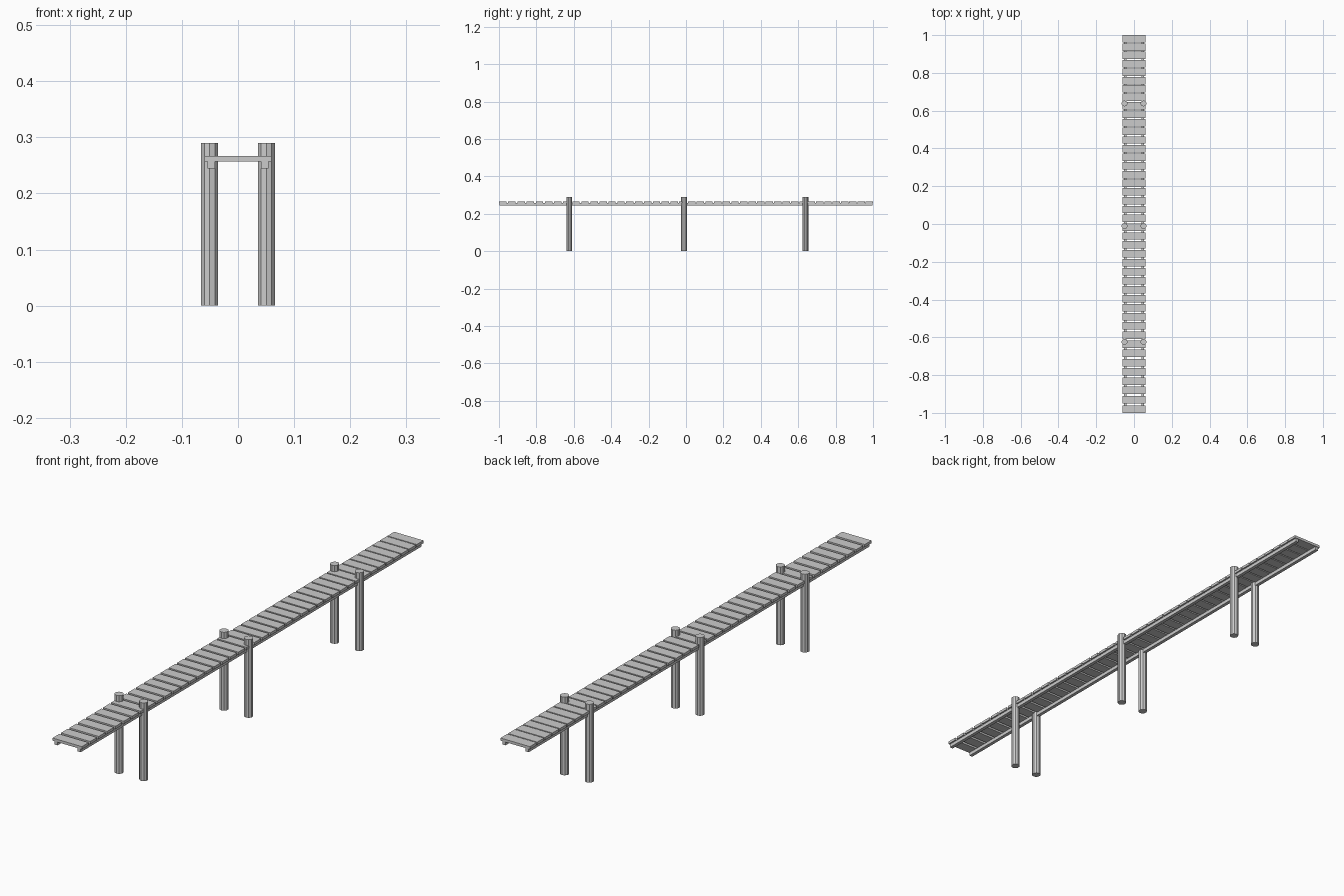
import bpy, math

if "Cube" in bpy.data.objects:
    bpy.data.objects.remove(bpy.data.objects["Cube"])

def box(name, x0, x1, y0, y1, z0, z1):
    v = [(x, y, z) for x in (x0, x1) for y in (y0, y1) for z in (z0, z1)]
    f = [(0, 1, 3, 2), (4, 6, 7, 5), (0, 4, 5, 1), (2, 3, 7, 6), (0, 2, 6, 4), (1, 5, 7, 3)]
    me = bpy.data.meshes.new(name)
    me.from_pydata(v, [], f)
    ob = bpy.data.objects.new(name, me)
    bpy.context.collection.objects.link(ob)
    return ob

# Deck planks: equal boards, gaps narrowing towards the back
COUNT, GAP_FRONT, GAP_BACK = 43, 0.0099, 0.0043
width = (2 - (COUNT - 1) * (GAP_FRONT + GAP_BACK) / 2) / COUNT
y = -1.0
for i in range(COUNT):
    box("deck_plank", -0.06, 0.06, y, y + width, 0.257, 0.267)
    y += width + GAP_FRONT + (GAP_BACK - GAP_FRONT) * i / (COUNT - 2)

for side in (-1, 1):
    # Long support beams under the planks
    xs = sorted((side * 0.041, side * 0.054))
    box("support_beam", xs[0], xs[1], -0.998, 0.998, 0.244, 0.257)
    # Round posts passing up through the deck
    for py in (-0.624, -0.01, 0.638):
        bpy.ops.mesh.primitive_cylinder_add(vertices=10, radius=0.0158, depth=0.29,
                                            location=(side * 0.0505, py, 0.145))
        bpy.context.object.name = "support_post"
